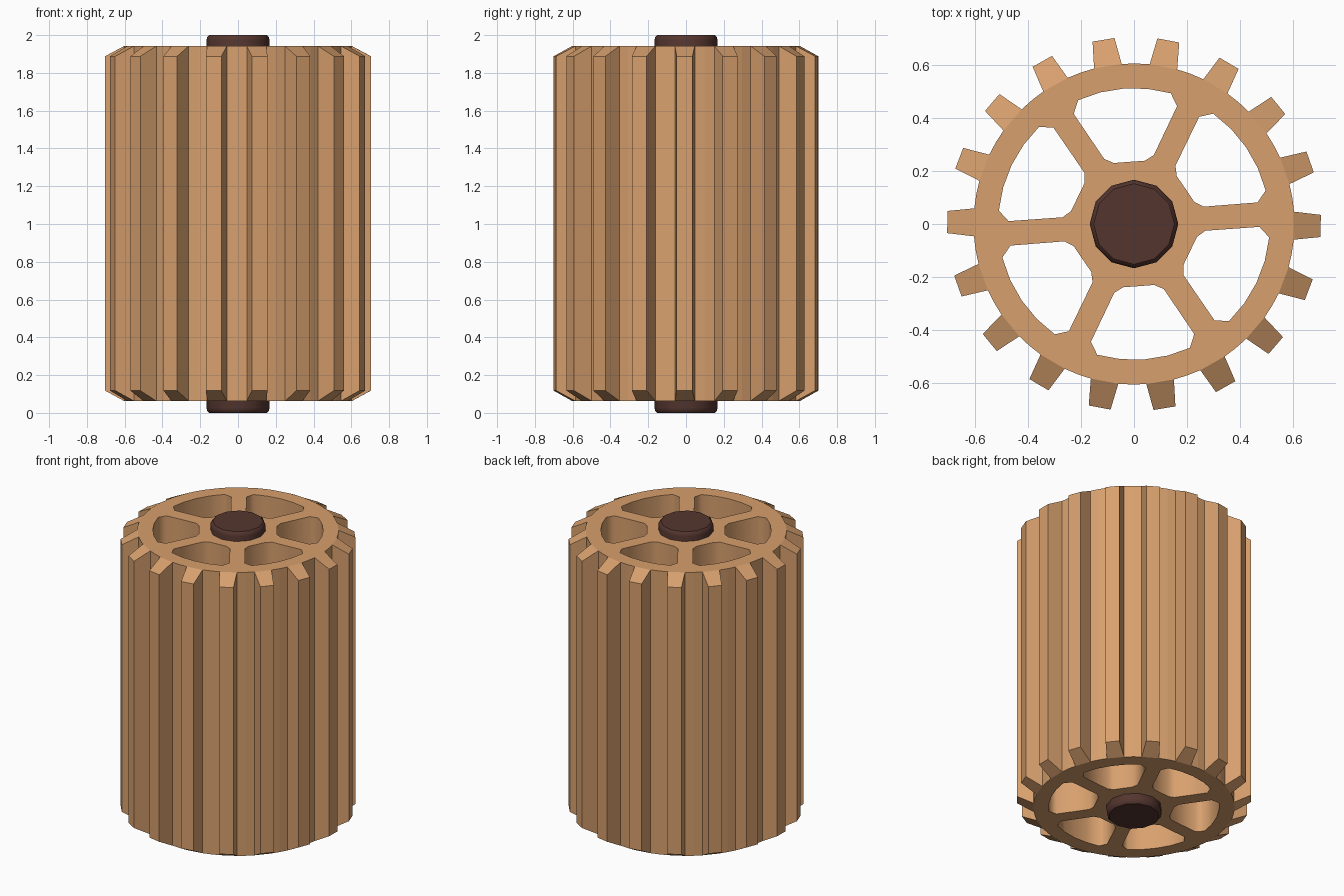
import bpy, bmesh, math

if "Cube" in bpy.data.objects:
    bpy.data.objects.remove(bpy.data.objects["Cube"])


def material(name, rgb):
    m = bpy.data.materials.new(name)
    m.diffuse_color = (*rgb, 1)
    m.use_nodes = True
    m.node_tree.nodes["Principled BSDF"].inputs["Base Color"].default_value = m.diffuse_color
    return m


def polar(r, deg, z):
    a = math.radians(deg)
    return (r * math.cos(a), r * math.sin(a), z)


def finish(bm, name, mat):
    bmesh.ops.recalc_face_normals(bm, faces=bm.faces)
    me = bpy.data.meshes.new(name)
    bm.to_mesh(me)
    bm.free()
    me.materials.append(mat)
    ob = bpy.data.objects.new(name, me)
    bpy.context.collection.objects.link(ob)
    return ob


wood = material("light wood", (0.68, 0.35, 0.155))
dark = material("dark brown", (0.09, 0.036, 0.028))

# Long toothed drum with six spoke openings
TEETH, R_ROOT, R_TIP = 18, 0.605, 0.705
Z0, Z1, T0, T1 = 0.063, 1.942, 0.118, 1.888
ROOT_HALF, TIP_HALF = 5.0, 3.4
bm = bmesh.new()
low, high = [], []          # rim loops of the end caps
tips = []
for i in range(TEETH):
    a = -0.6 + i * 360 / TEETH
    for d in (-ROOT_HALF, ROOT_HALF, 10):
        low.append(bm.verts.new(polar(R_ROOT, a + d, Z0)))
        high.append(bm.verts.new(polar(R_ROOT, a + d, Z1)))
    tips.append([bm.verts.new(polar(R_TIP, a + d, z))
                 for z in (T0, T1) for d in (-TIP_HALF, TIP_HALF)])

n = len(low)
for i in range(n):
    j = (i + 1) % n
    if i % 3:               # valley wall
        bm.faces.new((low[i], low[j], high[j], high[i]))
    else:                   # tooth with sloped ends
        a, b, c, d = tips[i // 3]
        bm.faces.new((a, b, d, c))
        bm.faces.new((low[i], low[j], b, a))
        bm.faces.new((high[j], high[i], c, d))
        bm.faces.new((low[i], a, c, high[i]))
        bm.faces.new((b, low[j], high[j], d))

# Spoke openings: half outline as (angle, radius), mirrored
half = [(0, 0.512), (10, 0.512), (20, 0.512), (24.4, 0.473),
        (20.3, 0.27), (14, 0.242), (0, 0.235)]
outline = half + [(-a, r) for a, r in half[-2:0:-1]]
cap_loops = {0: [low], 1: [high]}
for k in range(6):
    c = 34.3 + 60 * k
    lo = [bm.verts.new(polar(r, c + a, Z0)) for a, r in outline]
    hi = [bm.verts.new(polar(r, c + a, Z1)) for a, r in outline]
    for i in range(len(lo)):
        j = (i + 1) % len(lo)
        bm.faces.new((lo[i], lo[j], hi[j], hi[i])).smooth = True
    cap_loops[0].append(lo)
    cap_loops[1].append(hi)

# End caps around the openings
for loops in cap_loops.values():
    edges = []
    for loop in loops:
        for i, v in enumerate(loop):
            w = loop[(i + 1) % len(loop)]
            edges.append(bm.edges.get((v, w)) or bm.edges.new((v, w)))
    bmesh.ops.triangle_fill(bm, use_beauty=True, use_dissolve=False,
                            edges=edges, normal=(0, 0, 1))
finish(bm, "toothed_drum", wood)

# Axle with rounded ends
bm = bmesh.new()
SIDES = 12
profile = [(0.152, 0), (0.163, 0.01), (0.167, 0.028),
           (0.167, 1.972), (0.163, 1.99), (0.152, 2)]
rings = [[bm.verts.new(polar(r, 360 * i / SIDES, z)) for i in range(SIDES)]
         for r, z in profile]
for p, q in zip(rings, rings[1:]):
    for i in range(SIDES):
        j = (i + 1) % SIDES
        bm.faces.new((p[i], p[j], q[j], q[i])).smooth = True
bm.faces.new(rings[0][::-1])
bm.faces.new(rings[-1])
finish(bm, "axle", dark)
